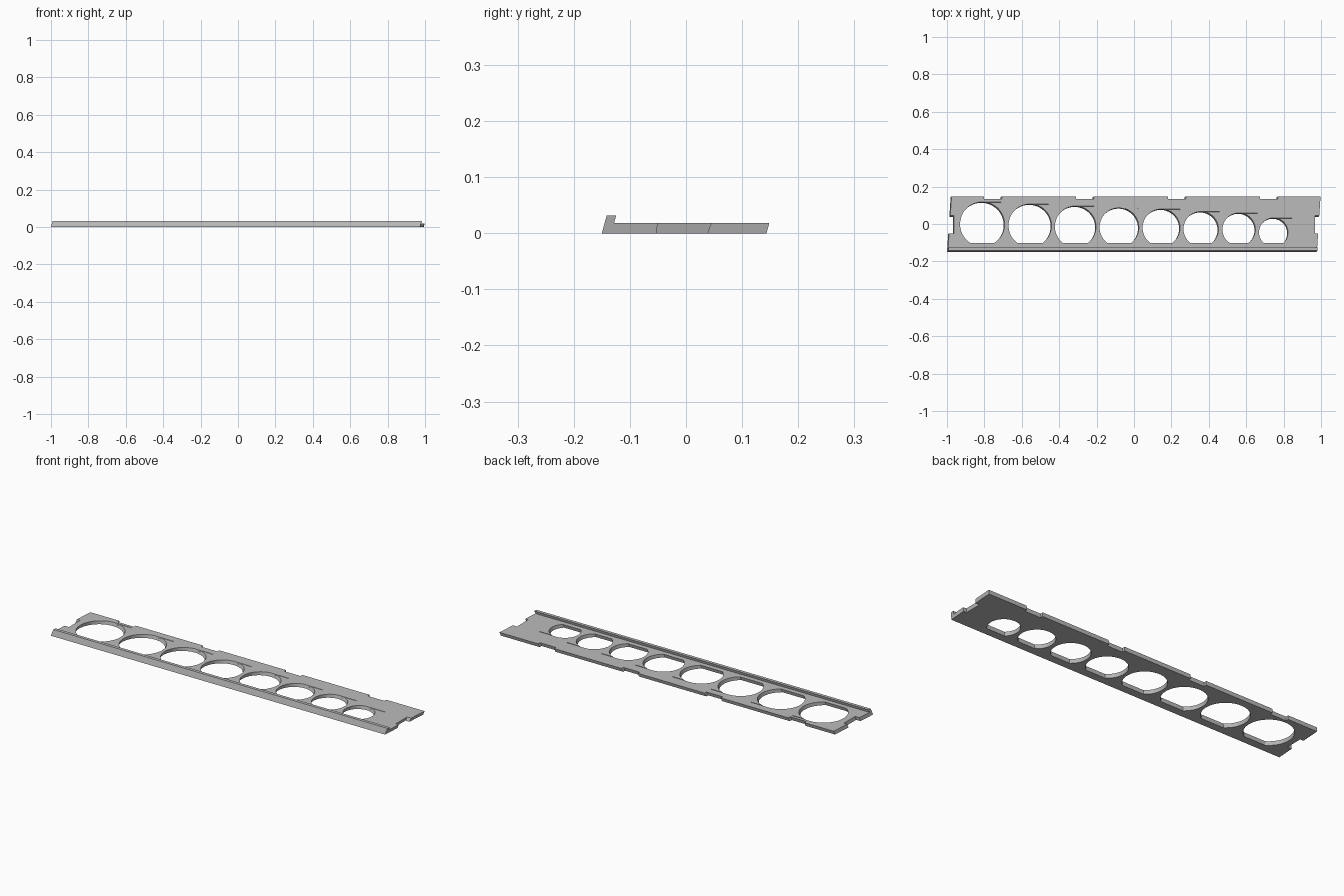
import bpy, bmesh, math

default = bpy.data.objects.get("Cube")
if default:
    bpy.data.objects.remove(default, do_unlink=True)

LEAN = 0.27       # everything leans towards +x and +y with height
THICK = 0.018
LIP_TOP = 0.032
FRONT, BACK = -0.15, 0.1435
TOP_SHIFT = LEAN * THICK

grey = bpy.data.materials.new("plain grey")
grey.use_nodes = True
grey.diffuse_color = (0.5, 0.5, 0.5, 1)
grey.node_tree.nodes["Principled BSDF"].inputs["Base Color"].default_value = (0.5, 0.5, 0.5, 1)


def prism(name, outline, z0, z1, flare=(1, 1)):
    """Leaning prism; flare widens its upper outline about the middle."""
    cx = (min(p[0] for p in outline) + max(p[0] for p in outline)) / 2
    cy = (min(p[1] for p in outline) + max(p[1] for p in outline)) / 2
    bm = bmesh.new()
    low = [bm.verts.new((x + LEAN * z0, y + LEAN * z0, z0)) for x, y in outline]
    high = [bm.verts.new((cx + (x - cx) * flare[0] + LEAN * z1,
                          cy + (y - cy) * flare[1] + LEAN * z1, z1)) for x, y in outline]
    bm.faces.new(low)
    bm.faces.new(high)
    n = len(outline)
    for i in range(n):
        j = (i + 1) % n
        bm.faces.new((low[i], low[j], high[j], high[i]))
    bmesh.ops.recalc_face_normals(bm, faces=bm.faces)
    mesh = bpy.data.meshes.new(name)
    bm.to_mesh(mesh)
    bm.free()
    mesh.materials.append(grey)
    ob = bpy.data.objects.new(name, mesh)
    bpy.context.collection.objects.link(ob)
    return ob


def box(x0, x1, y0, y1):
    return [(x0, y0), (x1, y0), (x1, y1), (x0, y1)]


def cut(target, cutter):
    cutter.hide_render = True
    mod = target.modifiers.new("cut", 'BOOLEAN')
    mod.operation = 'DIFFERENCE'
    mod.solver = 'EXACT'
    mod.object = cutter
    bpy.context.view_layer.objects.active = target
    bpy.ops.object.modifier_apply(modifier=mod.name)
    bpy.data.objects.remove(cutter, do_unlink=True)


def slanted(y0, y1):
    """Strip between two depths, with ends that drift sideways towards the back."""
    left = lambda y: -1 + 0.067 * (y - FRONT)
    width = 1.973
    return [(left(y0), y0), (left(y0) + width, y0), (left(y1) + width, y1), (left(y1), y1)]


# Base plate and the raised lip along its front edge
plate = prism("base_plate", slanted(FRONT, BACK), 0, THICK)
lip = prism("front_lip", slanted(FRONT, -0.133), THICK, LIP_TOP)

# Connector notches in the back edge and both ends
for x in (-0.76, -0.267, 0.224, 0.717):
    cut(plate, prism("back_notch", box(x - 0.045, x + 0.045, 0.128, 0.2), -0.01, 0.03, (1.1, 1)))
for x0, x1 in ((-1.1, -0.968), (0.962, 1.1)):
    cut(plate, prism("end_notch", box(x0, x1, -0.052, 0.037), -0.01, 0.03, (1, 1.1)))

# Sizing holes: circles with a flat front side (centre x, centre y, radius)
holes = [(-0.811, -0.001, 0.119), (-0.556, -0.008, 0.115), (-0.313, -0.014, 0.110),
         (-0.079, -0.018, 0.105), (0.146, -0.020, 0.100), (0.358, -0.027, 0.0935),
         (0.561, -0.029, 0.088), (0.746, -0.045, 0.0775)]
flat = -0.102
for cx, cy, r in holes:
    cx, cy = cx - TOP_SHIFT, cy - TOP_SHIFT
    start = math.asin((flat - TOP_SHIFT - cy) / r)
    sweep = math.pi - 2 * start
    outline = [(cx + r * math.cos(start + sweep * i / 56),
                cy + r * math.sin(start + sweep * i / 56)) for i in range(57)]
    cut(plate, prism("hole_cutter", outline, -0.01, 0.03))
    # Fine mark running sideways from the back of the hole
    cut(plate, prism("mark_cutter", box(cx, cx + 0.1, cy + r - 0.004, cy + r - 0.0005), 0.012, 0.03))

# Smooth hole walls, crisp edges
for ob in (plate, lip):
    bpy.ops.object.select_all(action='DESELECT')
    ob.select_set(True)
    bpy.context.view_layer.objects.active = ob
    bpy.ops.object.shade_smooth_by_angle(angle=math.radians(30))
